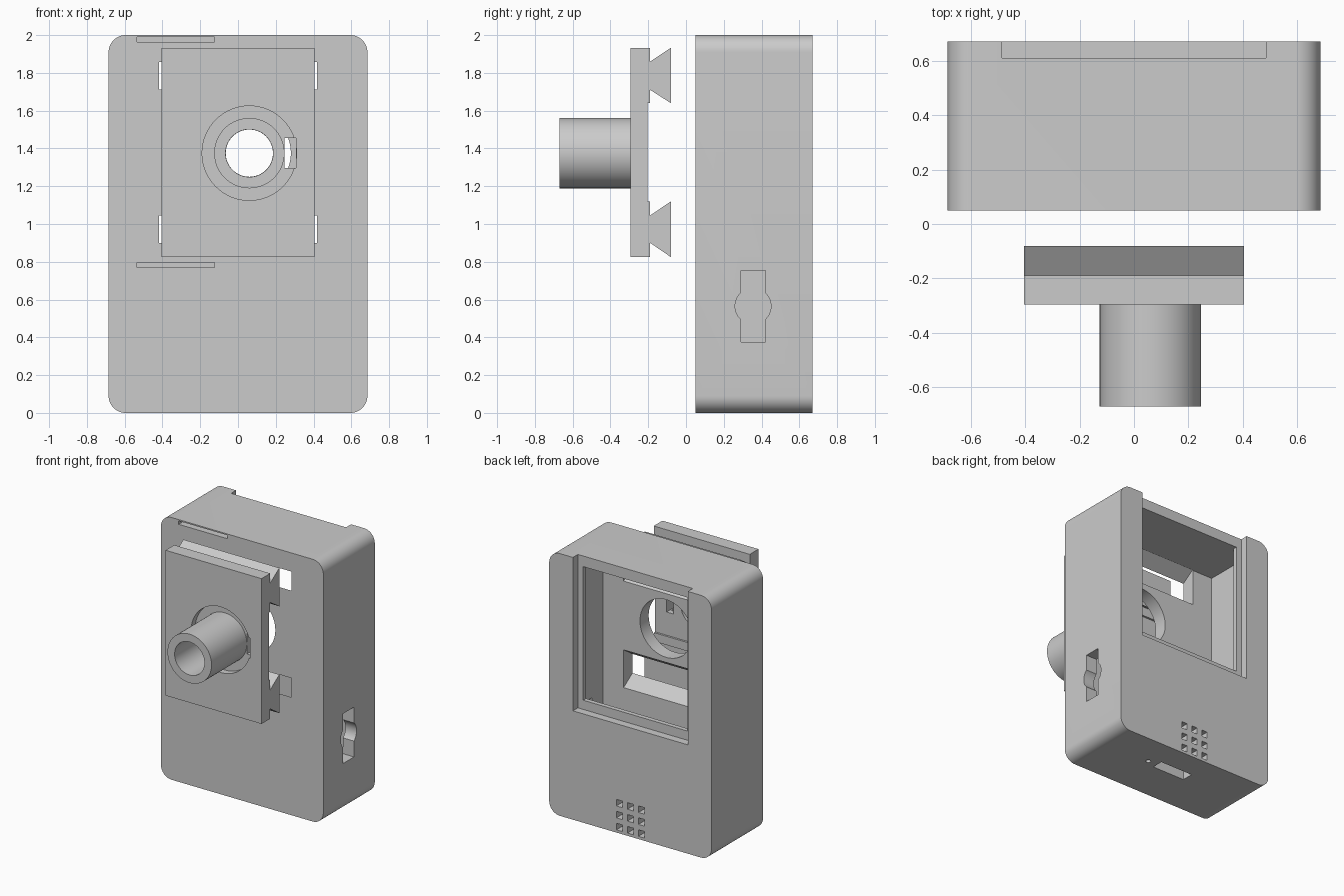
import bpy, bmesh, math
from mathutils import Vector

if "Cube" in bpy.data.objects:
    bpy.data.objects.remove(bpy.data.objects["Cube"])


def prism(name, pts, axis, a, b):
    """Extrude a 2D outline along an axis: 'x' takes (y, z), 'y' takes (x, z), 'z' takes (x, y)."""
    def place(p, t):
        return {'x': (t, p[0], p[1]), 'y': (p[0], t, p[1]), 'z': (p[0], p[1], t)}[axis]
    bm = bmesh.new()
    face = bm.faces.new([bm.verts.new(place(p, a)) for p in pts])
    ext = bmesh.ops.extrude_face_region(bm, geom=[face])
    move = Vector(place((0, 0), b - a))
    bmesh.ops.translate(bm, vec=move, verts=[v for v in ext['geom'] if isinstance(v, bmesh.types.BMVert)])
    bmesh.ops.recalc_face_normals(bm, faces=bm.faces)
    mesh = bpy.data.meshes.new(name)
    bm.to_mesh(mesh)
    bm.free()
    obj = bpy.data.objects.new(name, mesh)
    bpy.context.collection.objects.link(obj)
    return obj


def rect(u0, u1, v0, v1):
    return [(u0, v0), (u1, v0), (u1, v1), (u0, v1)]


def circle(u, v, r, n=64):
    return [(u + r * math.cos(2 * math.pi * i / n), v + r * math.sin(2 * math.pi * i / n)) for i in range(n)]


def rounded_rect(u0, u1, v0, v1, r, n=12):
    pts = []
    corners = [(u1 - r, v1 - r), (u0 + r, v1 - r), (u0 + r, v0 + r), (u1 - r, v0 + r)]
    for k, (cu, cv) in enumerate(corners):
        for i in range(n + 1):
            t = math.pi / 2 * (k + i / n)
            pts.append((cu + r * math.cos(t), cv + r * math.sin(t)))
    return pts


def cut(obj, pts, axis, a, b):
    """Subtract a prism from the object and discard the cutter."""
    tool = prism("cutter", pts, axis, a, b)
    tool.hide_render = True
    mod = obj.modifiers.new("cut", 'BOOLEAN')
    mod.operation = 'DIFFERENCE'
    mod.solver = 'EXACT'
    mod.object = tool
    bpy.context.view_layer.objects.active = obj
    bpy.ops.object.modifier_apply(modifier=mod.name)
    bpy.data.objects.remove(tool, do_unlink=True)


def smooth(obj):
    bpy.ops.object.select_all(action='DESELECT')
    obj.select_set(True)
    bpy.context.view_layer.objects.active = obj
    bpy.ops.object.shade_smooth_by_angle(angle=math.radians(30))


CX, CZ = 0.06, 1.375     # lens axis
RAILS = (0.9725, 1.785)  # rail centre heights

# Hollow case
case = prism("case", rounded_rect(-0.685, 0.685, 0, 2, 0.09), 'y', 0.05, 0.67)
cut(case, rect(-0.592, 0.592, 0.09, 1.92), 'y', 0.155, 0.575)

# Back: screen recess open at the top, window inside it, speaker holes
cut(case, rect(-0.485, 0.485, 0.83, 2.1), 'y', 0.61, 0.8)
cut(case, rect(-0.44, 0.44, 0.90, 1.919), 'y', 0.5, 0.7)
for i in (-1, 0, 1):
    for j in (-1, 0, 1):
        x, z = i * 0.093, 0.137 + j * 0.091
        cut(case, rect(x - 0.025, x + 0.025, z - 0.025, z + 0.025), 'y', 0.54, 0.8)

# Front: lens opening, dovetail slots, narrow slits
cut(case, circle(CX, CZ, 0.22), 'y', 0, 0.3)
for z in RAILS:
    slot = [(0.0, z - 0.073), (0.05, z - 0.073), (0.158, z - 0.146),
            (0.158, z + 0.146), (0.05, z + 0.073), (0.0, z + 0.073)]
    cut(case, slot, 'x', -0.417, 0.417)
for z in (0.782, 1.977):
    cut(case, rect(-0.535, -0.125, z - 0.013, z + 0.013), 'y', 0, 0.16)

# Right side: thumbwheel opening
cut(case, rect(0.29, 0.42, 0.375, 0.755), 'x', 0.55, 0.8)
cut(case, circle(0.355, 0.565, 0.095), 'x', 0.55, 0.8)

# Underside: connector slot and reset hole
cut(case, rect(-0.14, 0.14, 0.38, 0.47), 'z', -0.1, 0.15)
cut(case, circle(0.22, 0.42, 0.018, 24), 'z', -0.1, 0.15)
smooth(case)

# Lens plate with two dovetail rails, drawn from the side
profile = [(-0.295, 0.825), (-0.19, 0.825), (-0.19, 0.9), (-0.08, 0.825), (-0.08, 1.12),
           (-0.19, 1.045), (-0.19, 1.12), (-0.205, 1.12), (-0.205, 1.64), (-0.19, 1.64),
           (-0.19, 1.71), (-0.08, 1.64), (-0.08, 1.933), (-0.19, 1.86), (-0.19, 1.933), (-0.295, 1.933)]
plate = prism("lens_plate", profile, 'x', -0.405, 0.405)
cut(plate, circle(CX, CZ, 0.25), 'y', -0.4, -0.245)
cut(plate, circle(CX, CZ, 0.125), 'y', -0.4, 0)
cut(plate, rect(CX + 0.187, CX + 0.247, 1.297, 1.455), 'y', -0.4, 0)
smooth(plate)

# Lens tube
tube = prism("lens_tube", circle(CX, CZ, 0.186), 'y', -0.67, -0.24)
cut(tube, circle(CX, CZ, 0.126), 'y', -0.8, 0)
smooth(tube)
